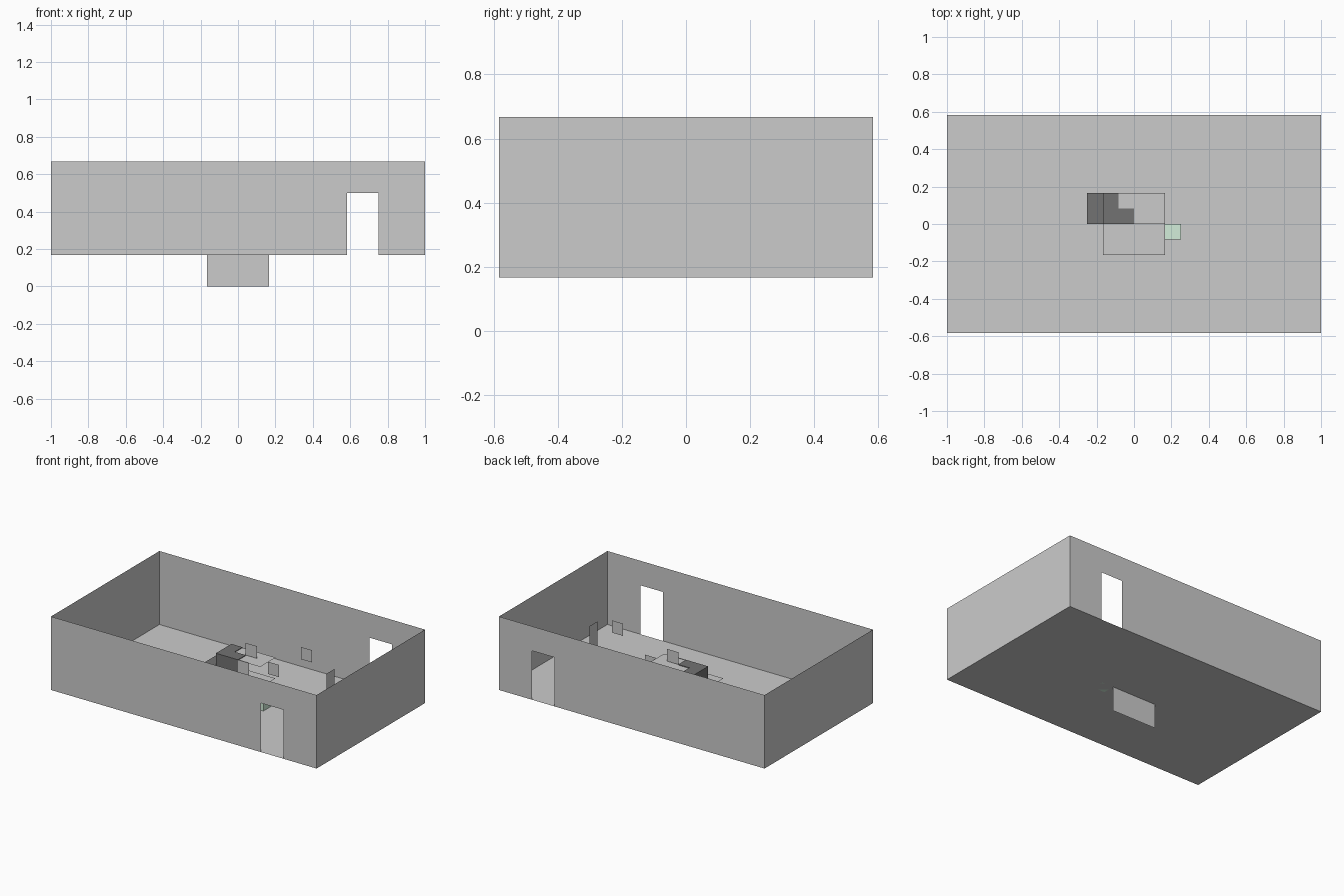
import bpy, bmesh
from mathutils import Vector

if "Cube" in bpy.data.objects:
    bpy.data.objects.remove(bpy.data.objects["Cube"])

U = 1 / 12  # layout grid step; all part sizes below are in grid steps


def material(name, color):
    m = bpy.data.materials.new(name)
    m.diffuse_color = color
    m.use_nodes = True
    m.node_tree.nodes["Principled BSDF"].inputs["Base Color"].default_value = m.diffuse_color
    return m


def finish(name, bm, mat=None):
    me = bpy.data.meshes.new(name)
    bm.to_mesh(me)
    bm.free()
    ob = bpy.data.objects.new(name, me)
    bpy.context.collection.objects.link(ob)
    if mat:
        me.materials.append(mat)
    return ob


def sheet(name, outline):
    bm = bmesh.new()
    bm.faces.new([bm.verts.new(Vector(p) * U) for p in outline])
    return finish(name, bm)


def floor_sheet(name, x0, x1, y0, y1, z):
    return sheet(name, [(x0, y0, z), (x1, y0, z), (x1, y1, z), (x0, y1, z)])


def upright_y(name, x0, x1, y, z0, z1):
    return sheet(name, [(x0, y, z0), (x1, y, z0), (x1, y, z1), (x0, y, z1)])


def upright_x(name, x, y0, y1, z0, z1):
    return sheet(name, [(x, y0, z0), (x, y1, z0), (x, y1, z1), (x, y0, z1)])


def box(name, lo, hi, mat=None):
    bm = bmesh.new()
    bmesh.ops.create_cube(bm, size=1)
    lo, hi = Vector(lo), Vector(hi)
    for v in bm.verts:
        v.co = Vector([(lo[i] + hi[i]) / 2 + v.co[i] * (hi[i] - lo[i]) for i in range(3)]) * U
    return finish(name, bm, mat)


dark = material("dark", (0.17, 0.17, 0.17, 1))
green = material("pale_green", (0.65, 0.85, 0.7, 1))

# room shell: thin floor and walls, a doorway in front and back
floor_sheet("floor", -12, 12, -7, 7, 2)
for name, x in (("left_wall", -12), ("right_wall", 12)):
    upright_x(name, x, -7, 7, 2, 8)
for name, y in (("front_wall", -7), ("back_wall", 7)):
    sheet(name, [(x, y, z) for x, z in
                 ((-12, 2), (7, 2), (7, 6), (9, 6), (9, 2), (12, 2), (12, 8), (-12, 8))])

# central upright panel passing through the floor, with its plates
upright_y("centre_panel", -2, 2, 0, 0, 4)
floor_sheet("lower_plate", -2, 2, -2, 2, 3.25)
floor_sheet("upper_plate", -2, 2, 0, 2, 4.95)

# dark stepped blocks
box("dark_low_block", (-3, 0, 3), (-2, 2, 4), dark)
box("dark_tall_block", (-2, 0, 4), (-1, 2, 5), dark)
box("dark_side_block", (-1, 0, 4), (0, 1, 5), dark)

# pale green block on the floor
box("green_block", (2, -1, 2), (3, 0, 3), green)

# small floating panels
for i, (x, y, z) in enumerate(((0, 0, 4), (0, 1, 5), (2, 1, 4), (5, 1, 6))):
    upright_y(f"small_panel_{i + 1}", x, x + 1, y, z, z + 1)
upright_x("side_panel", 8, 0, 1, 4, 6)
